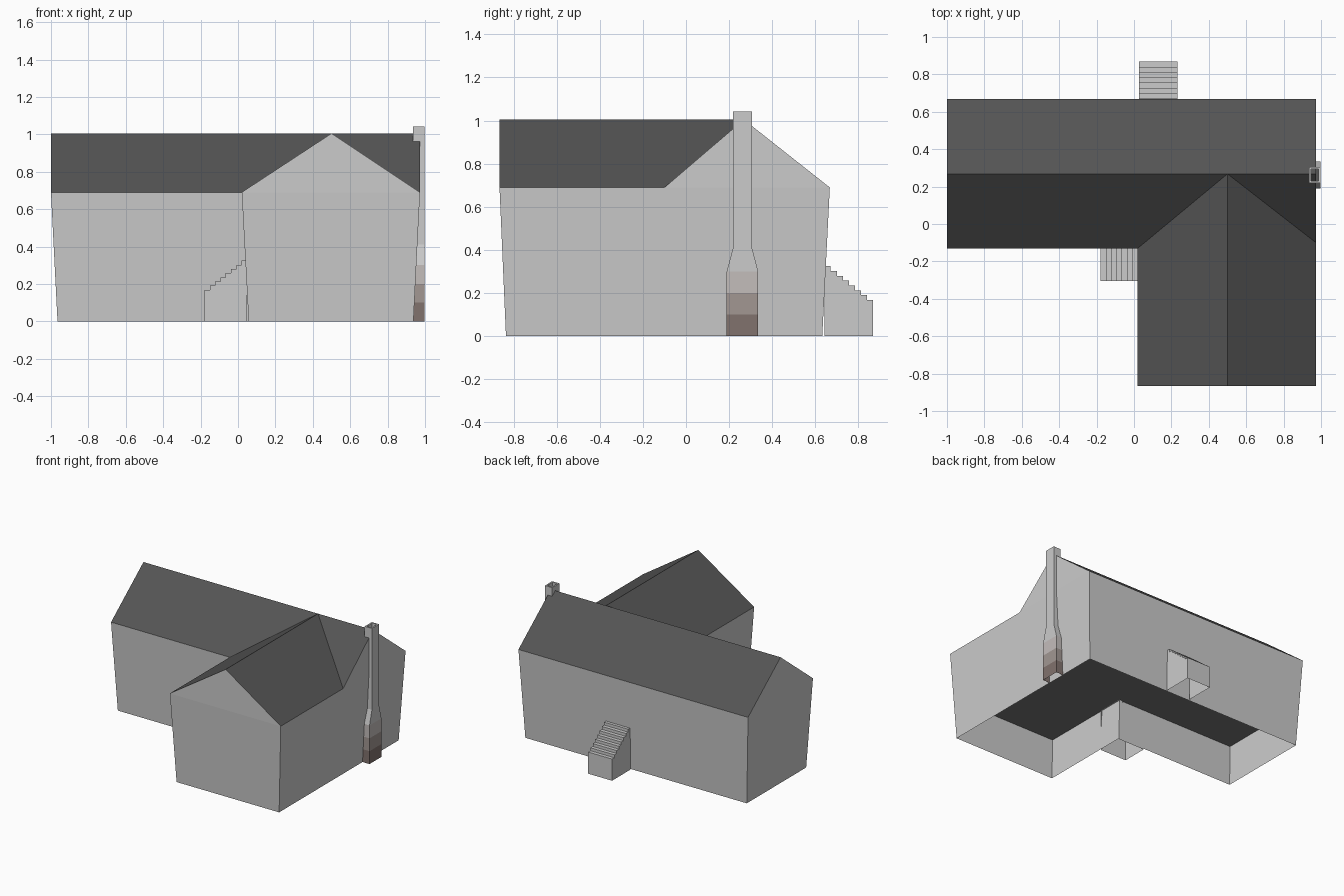
import bpy, bmesh

if "Cube" in bpy.data.objects:
    bpy.data.objects.remove(bpy.data.objects["Cube"])


def material(name, rgb):
    m = bpy.data.materials.new(name)
    m.diffuse_color = (*rgb, 1)
    m.use_nodes = True
    m.node_tree.nodes["Principled BSDF"].inputs["Base Color"].default_value = m.diffuse_color
    return m


def build(name, verts, faces, mats=(), indices=None, fix_normals=False):
    me = bpy.data.meshes.new(name)
    me.from_pydata(verts, [], faces)
    for m in mats:
        me.materials.append(m)
    if indices:
        for p, i in zip(me.polygons, indices):
            p.material_index = i
    if fix_normals:
        bm = bmesh.new()
        bm.from_mesh(me)
        bmesh.ops.recalc_face_normals(bm, faces=bm.faces)
        bm.to_mesh(me)
        bm.free()
    ob = bpy.data.objects.new(name, me)
    bpy.context.collection.objects.link(ob)
    return ob


dark = material("slate", (0.09, 0.09, 0.09))
floor_grey = material("floor_grey", (0.18, 0.18, 0.18))

EAVE, RIDGE, FLOOR = 0.69, 1.005, 0.325
top = [(-1, -.13), (.02, -.13), (.02, -.865), (.973, -.865), (.973, .667), (-1, .667)]
base = [(-.965, -.097), (.057, -.097), (.057, -.835), (.938, -.835), (.938, .632), (-.965, .632)]

# Ridge ends, ridge crossing and the right-hand valley foot
M0, M1 = (-1, .268, RIDGE), (.973, .268, RIDGE)
W0, W1 = (.5, -.865, RIDGE), (.5, .268, RIDGE)
V = (.973, -.1, EAVE)
A, B, C, D, E, F = [(x, y, EAVE) for x, y in top]

# Leaning walls, open underneath, with gable ends
verts = [(x, y, 0) for x, y in base] + [A, B, C, D, E, F, M0, M1, W0, V]
faces = [(i, (i + 1) % 6, (i + 1) % 6 + 6, i + 6) for i in range(6)]
faces += [(11, 6, 12), (15, 10, 13), (8, 9, 14)]
build("walls", verts, faces)

# Floor seen from below
t = FLOOR / EAVE
build("floor", [(b[0] + (a[0] - b[0]) * t, b[1] + (a[1] - b[1]) * t, FLOOR)
                for a, b in zip(top, base)], [(5, 4, 3, 2, 1, 0)], [floor_grey])

# Crossing roofs
build("roof", [A, B, C, D, E, F, M0, M1, W0, W1, V],
      [(4, 5, 6, 7), (0, 1, 9, 6), (10, 7, 9), (2, 8, 9, 1), (8, 3, 10, 9)], [dark])

# Chimney: stacked rectangular rings, then a rim and a hollow flue
rings = [(0, .073, 0), (.1, .073, 0), (.2, .073, 0), (.3, .073, 0),
         (.41, .044, 0), (1.042, .044, 0), (1.042, .044, .011), (.94, .044, .011)]
verts, faces, ids = [], [], []
for k, (z, h, inset) in enumerate(rings):
    x0, x1 = .936 + inset, .998 - inset
    y0, y1 = .262 - h + inset, .262 + h - inset
    verts += [(x0, y0, z), (x1, y0, z), (x1, y1, z), (x0, y1, z)]
    if k:
        a = 4 * (k - 1)
        for i in range(4):
            j = (i + 1) % 4
            faces.append((a + i, a + j, a + 4 + j, a + 4 + i))
            ids.append(min(k - 1, 3))
n = len(verts)
faces.append((n - 4, n - 3, n - 2, n - 1))
ids.append(4)
soot = [material("brick_low", (.22, .17, .155)), material("brick_mid", (.36, .31, .29)),
        material("brick_high", (.55, .51, .5)), material("render_grey", (.8, .8, .8)), dark]
build("chimney", verts, faces, soot, ids)


# Stairs: stepped profile, hollow underneath
def stairs(name, length, width, place, z0=.168, z1=FLOOR, steps=8):
    prof = [(0, 0)]
    for i in range(steps):
        z = z0 + (z1 - z0) * i / (steps - 1)
        prof += [(length * i / steps, z), (length * (i + 1) / steps, z)]
    prof.append((length, 0))
    n = len(prof)
    verts = [place(s, w, z) for w in (0, width) for s, z in prof]
    faces = [(i, i + 1, n + i + 1, n + i) for i in range(n - 2)]
    faces += [tuple(range(n)), tuple(range(n, 2 * n))]
    build(name, verts, faces, fix_normals=True)


stairs("front_stairs", .225, .2, lambda s, w, z: (-.178 + s, -.305 + w, z))
stairs("back_stairs", .225, .205, lambda s, w, z: (.028 + w, .868 - s, z))

# Thin patches below the side windows, lying on the right wall
for k, (y0, y1) in enumerate([(-.83, -.56), (-.53, -.27), (.35, .615)]):
    q = .068
    outline = [(y0, .61), (y0, .45), (y0 + q, .45), (y0 + q, .432),
               (y1 - q, .432), (y1 - q, .45), (y1, .45), (y1, .61)]
    build(f"window_patch_{k + 1}", [(.9395 + .035 * z / EAVE, y, z) for y, z in outline],
          [tuple(range(8))])
